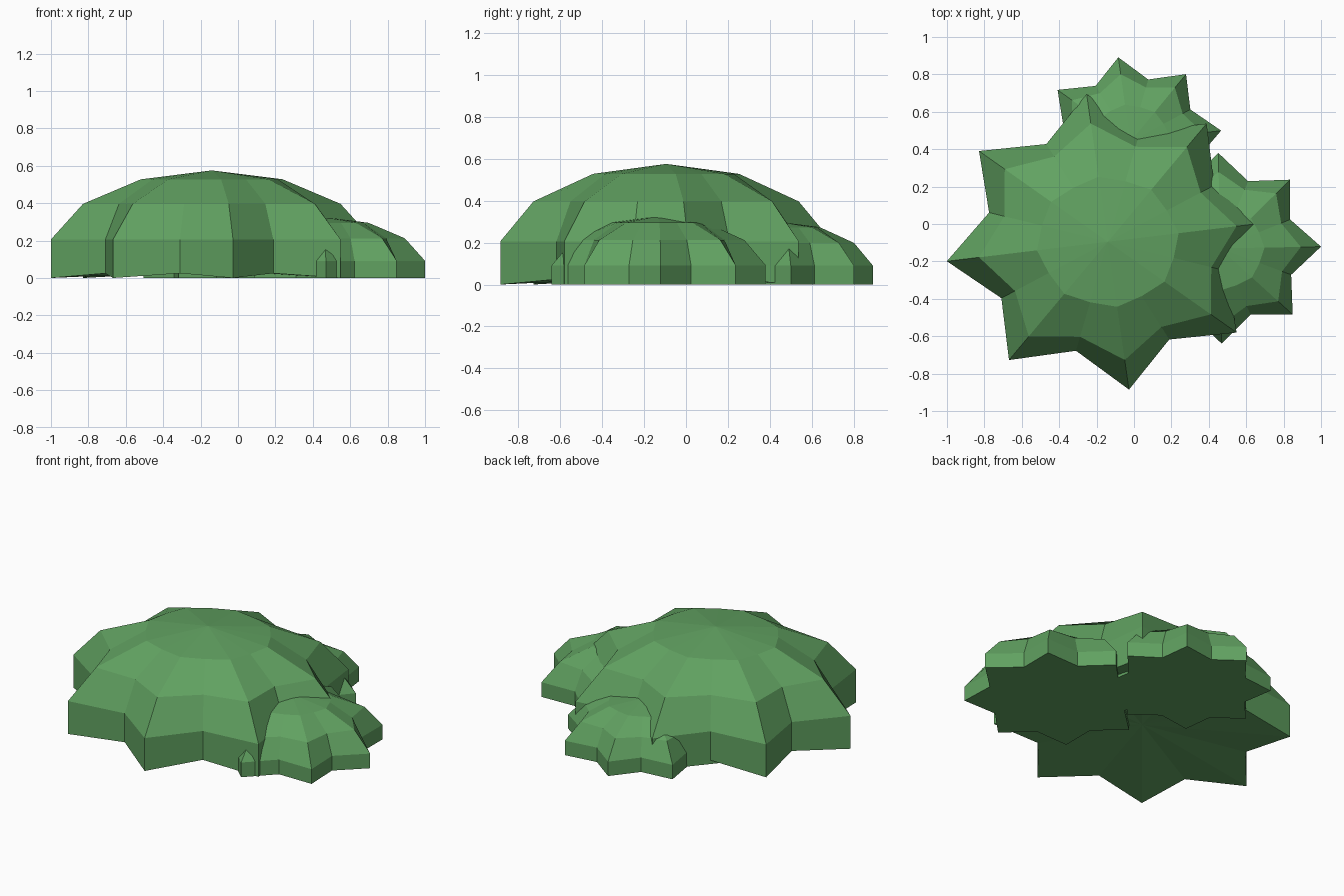
import bpy, bmesh, math

if "Cube" in bpy.data.objects:
    bpy.data.objects.remove(bpy.data.objects["Cube"])

leaf = bpy.data.materials.new("leaf_green")
leaf.diffuse_color = (0.12, 0.36, 0.12, 1)
leaf.use_nodes = True
leaf.node_tree.nodes["Principled BSDF"].inputs["Base Color"].default_value = leaf.diffuse_color

# height factor, lobe tip radius, lobe valley radius (ring at base comes first)
RINGS = [(None, 1.0, 0.757), (0.2225, 1.0, 0.757),
         (0.6235, 0.80, 0.66), (0.90, 0.44, 0.42)]


def lobed_dome(name, centre, rx, ry, base, height, turn, lift=0.0):
    """Eight-lobed low-poly clump: star rings that round off to a peak."""
    cx, cy = centre
    bm = bmesh.new()
    rings = []
    for f, tip, valley in RINGS:
        ring = []
        for i in range(16):
            a = math.radians(turn + i * 22.5)
            r = valley if i % 2 else tip
            if f is None:
                z = lift if i % 2 else 0.0
            else:
                z = base + height * f
            ring.append(bm.verts.new((cx + rx * r * math.cos(a),
                                      cy + ry * r * math.sin(a), z)))
        rings.append(ring)
    peak = bm.verts.new((cx, cy, base + height))
    under = bm.verts.new((cx, cy, lift * 1.5))
    for i in range(16):
        j = (i + 1) % 16
        for lo, hi in zip(rings, rings[1:]):
            bm.faces.new((lo[i], lo[j], hi[j], hi[i]))
        bm.faces.new((rings[-1][i], rings[-1][j], peak))
        bm.faces.new((rings[0][j], rings[0][i], under))
    bmesh.ops.recalc_face_normals(bm, faces=bm.faces)
    me = bpy.data.meshes.new(name)
    bm.to_mesh(me)
    bm.free()
    me.materials.append(leaf)
    ob = bpy.data.objects.new(name, me)
    bpy.context.collection.objects.link(ob)
    return ob


# Large clump, with smaller clumps to the right and behind
lobed_dome("main_clump", (-0.14, -0.095), 0.868, 0.797, 0.10, 0.475, 7.5, 0.025)
lobed_dome("right_clump", (0.46, -0.13), 0.54, 0.51, 0.025, 0.30, 1)
lobed_dome("back_clump", (-0.02, 0.44), 0.49, 0.455, 0.03, 0.27, 7.5)
